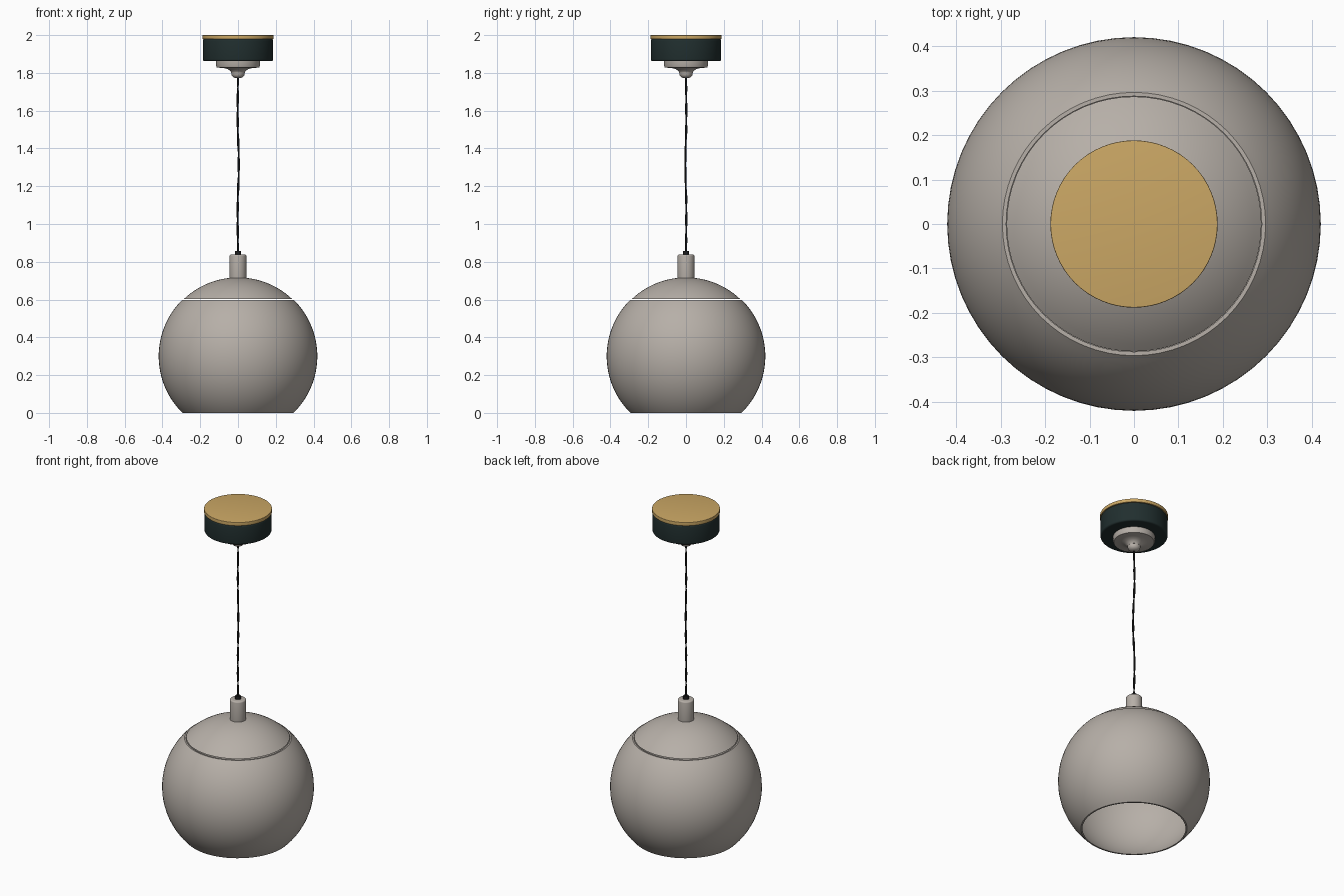
import bpy, bmesh, math

cube = bpy.data.objects.get("Cube")
if cube:
    bpy.data.objects.remove(cube, do_unlink=True)


def material(name, rgb, rough=0.5):
    m = bpy.data.materials.new(name)
    m.use_nodes = True
    col = (*rgb, 1)
    m.diffuse_color = col
    bsdf = m.node_tree.nodes["Principled BSDF"]
    bsdf.inputs["Base Color"].default_value = col
    bsdf.inputs["Roughness"].default_value = rough
    return m


GREY = material("warm_grey", (0.47, 0.43, 0.39))
BRASS = material("brass", (0.60, 0.39, 0.13))
DARK = material("dark_green", (0.015, 0.028, 0.028))
BLACK = material("black_cable", (0.012, 0.012, 0.012))


def finish(obj, mat):
    obj.data.materials.append(mat)
    bpy.ops.object.select_all(action="DESELECT")
    obj.select_set(True)
    bpy.context.view_layer.objects.active = obj
    bpy.ops.object.shade_smooth_by_angle(angle=math.radians(35))


def lathe(name, profile, mat, closed=False, segments=64):
    """Turn an (r, z) profile around the z axis."""
    bm = bmesh.new()
    pts = profile + profile[:1] if closed else profile
    verts = [bm.verts.new((r, 0, z)) for r, z in pts]
    edges = [bm.edges.new(pair) for pair in zip(verts, verts[1:])]
    bmesh.ops.spin(bm, geom=verts + edges, cent=(0, 0, 0), axis=(0, 0, 1),
                   angle=math.tau, steps=segments)
    bmesh.ops.remove_doubles(bm, verts=bm.verts, dist=0.0001)
    bmesh.ops.recalc_face_normals(bm, faces=bm.faces)
    mesh = bpy.data.meshes.new(name)
    bm.to_mesh(mesh)
    bm.free()
    obj = bpy.data.objects.new(name, mesh)
    bpy.context.collection.objects.link(obj)
    finish(obj, mat)
    return obj


def arc(radius, z_from, z_to, steps, centre=0.30):
    """Points on a sphere outline between two heights."""
    a = math.asin((z_from - centre) / radius)
    b = math.asin(max(-1, min(1, (z_to - centre) / radius)))
    angles = [a + (b - a) * i / steps for i in range(steps + 1)]
    return [(radius * math.cos(t), centre + radius * math.sin(t)) for t in angles]


def drum(radius, low, high, bevel):
    """Solid cylinder outline with rounded rims."""
    turn = [i * math.pi / 8 for i in range(5)]
    lower = [(radius - bevel + bevel * math.sin(t), low + bevel - bevel * math.cos(t)) for t in turn]
    upper = [(radius - bevel + bevel * math.cos(t), high - bevel + bevel * math.sin(t)) for t in turn]
    return [(0, low)] + lower + upper + [(0, high)]


# Globe shade, a thin shell open at the bottom
R, WALL = 0.42, 0.006
lathe("globe_shade",
      arc(R, 0, 0.598, 32) + arc(R - WALL, 0.598, 0, 32), GREY, closed=True)

# Shade cap, set slightly in from the globe to leave a fine seam
lathe("shade_cap",
      arc(R - 0.003, 0.603, 0.717, 14) + arc(R - WALL - 0.003, 0.711, 0.603, 14),
      GREY, closed=True)

# Lamp neck and cable grip
lathe("lamp_neck", drum(0.045, 0.70, 0.838, 0.008), GREY, segments=32)
lathe("cable_grip", drum(0.016, 0.835, 0.858, 0.004), BLACK, segments=24)

# Ceiling canopy
lathe("canopy_body", drum(0.186, 1.862, 1.98, 0.010), DARK)
lathe("canopy_top_plate", drum(0.188, 1.979, 2.0, 0.002), BRASS)
lathe("canopy_bottom_plate",
      [(0, 1.865), (0.116, 1.865), (0.116, 1.838), (0.112, 1.828),
       (0.075, 1.826), (0.055, 1.820), (0.040, 1.810), (0.036, 1.802), (0, 1.802)], GREY)
lathe("cable_outlet",
      [(0, 1.81), (0.034, 1.81), (0.036, 1.800), (0.033, 1.786),
       (0.025, 1.777), (0.012, 1.772), (0, 1.772)], GREY, segments=32)


# Hanging cable: two thin strands twisting along a slightly wavering line
def strand(name, phase):
    curve = bpy.data.curves.new(name, "CURVE")
    curve.dimensions = "3D"
    curve.bevel_depth = 0.0035
    curve.bevel_resolution = 2
    spline = curve.splines.new("POLY")
    count = 120
    spline.points.add(count)
    for i, p in enumerate(spline.points):
        t = i / count
        sway = 0.004 * math.sin(math.tau * t * 1.5) * math.sin(math.pi * t)
        twist = phase + math.tau * 4 * t
        p.co = (-sway + 0.003 * math.cos(twist),
                sway * 0.8 + 0.003 * math.sin(twist), 0.85 + 0.93 * t, 1)
    obj = bpy.data.objects.new(name, curve)
    bpy.context.collection.objects.link(obj)
    bpy.ops.object.select_all(action="DESELECT")
    obj.select_set(True)
    bpy.context.view_layer.objects.active = obj
    bpy.ops.object.convert(target="MESH")
    finish(bpy.context.object, BLACK)


strand("cable_strand_a", 0)
strand("cable_strand_b", math.pi)
